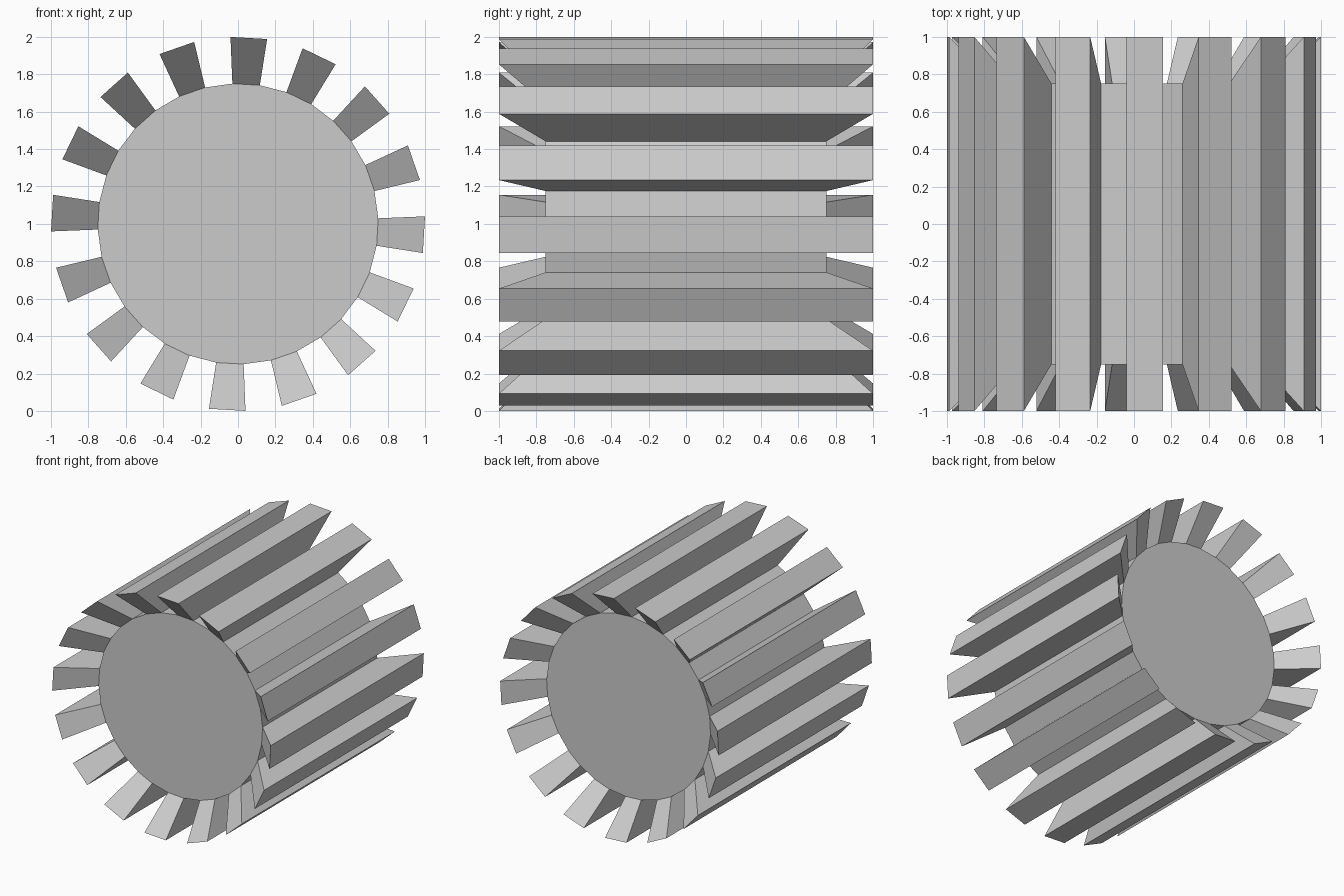
import bpy, bmesh
from math import radians, cos, sin
from mathutils import Vector

if "Cube" in bpy.data.objects:
    bpy.data.objects.remove(bpy.data.objects["Cube"])

TEETH = 16
R = 0.75                 # core radius and half length
START = radians(-8.95)   # angle of the first tooth corner
STEP = radians(360 / (TEETH * 2))
CENTRE = Vector((0, 0, 1))

bm = bmesh.new()

# Core: 32-sided drum along y
def ring(y):
    return [bm.verts.new((R * cos(START + i * STEP), y, R * sin(START + i * STEP)))
            for i in range(TEETH * 2)]

front, back = ring(-R), ring(R)
bm.faces.new(front)
bm.faces.new(back[::-1])
n = len(front)
sides = [bm.faces.new((front[i], back[i], back[(i + 1) % n], front[(i + 1) % n]))
         for i in range(n)]

# Teeth: every other side extruded, flaring outward from the centre
teeth = bmesh.ops.extrude_discrete_faces(bm, faces=sides[::2])["faces"]
for v in {v for f in teeth for v in f.verts}:
    v.co *= 4 / 3

bmesh.ops.translate(bm, verts=bm.verts, vec=CENTRE)
bmesh.ops.recalc_face_normals(bm, faces=bm.faces)

mesh = bpy.data.meshes.new("toothed_drum")
bm.to_mesh(mesh)
bm.free()
bpy.context.collection.objects.link(bpy.data.objects.new("toothed_drum", mesh))
